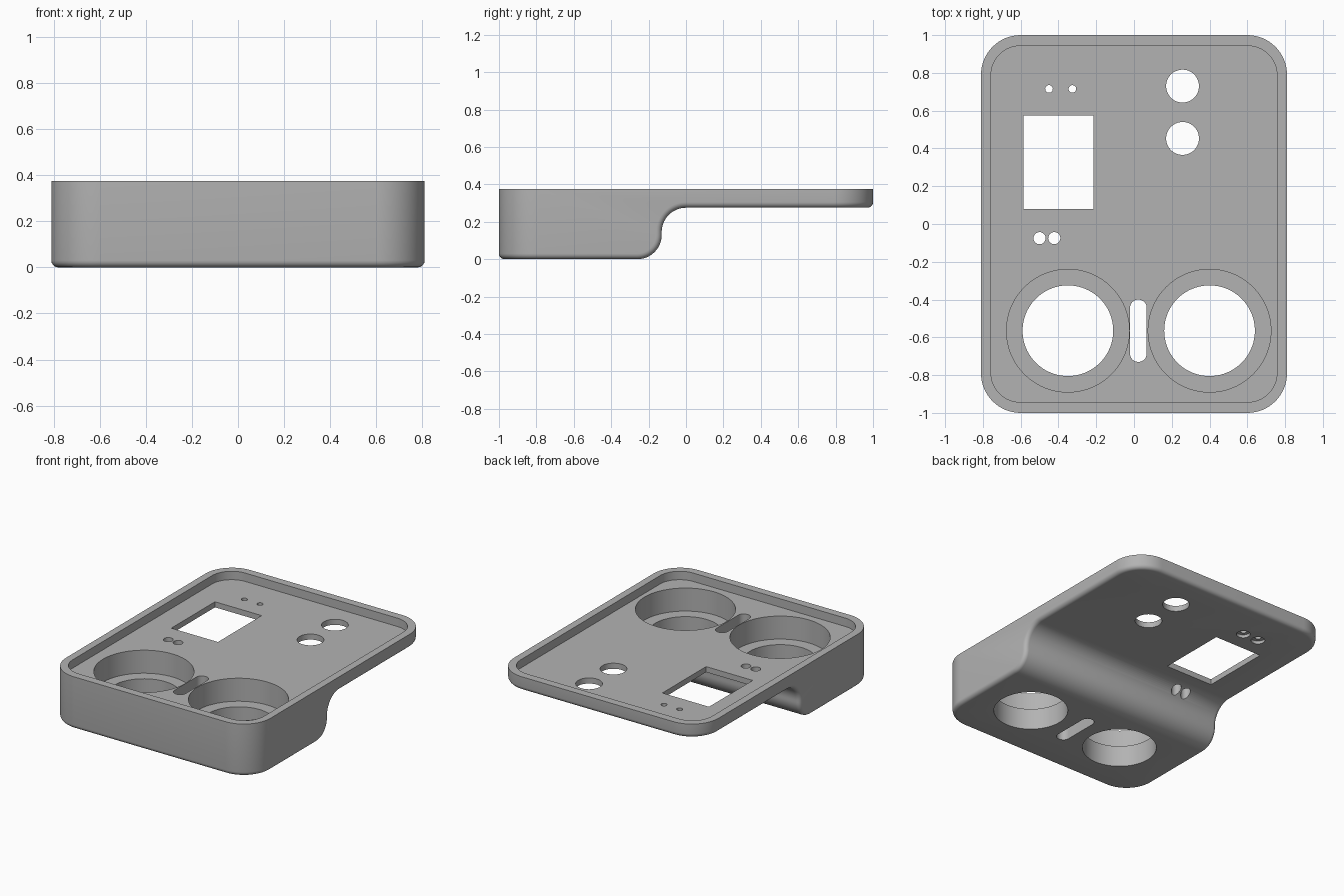
import bpy, bmesh
from math import sin, cos, pi, radians

cube = bpy.data.objects.get("Cube")
if cube:
    bpy.data.objects.remove(cube)

grey = bpy.data.materials.new("plain grey")
grey.use_nodes = True
GREY = (0.45, 0.45, 0.45, 1)
grey.diffuse_color = GREY
grey.node_tree.nodes["Principled BSDF"].inputs["Base Color"].default_value = GREY


def arc(cx, cy, r, start, end, steps=16):
    angles = [radians(start + (end - start) * i / steps) for i in range(steps + 1)]
    return [(cx + r * cos(a), cy + r * sin(a)) for a in angles]


def rounded_rect(hx, hy, r, cx=0, cy=0):
    corners = [(1, 1, 0), (-1, 1, 90), (-1, -1, 180), (1, -1, 270)]
    return [p for sx, sy, a in corners
            for p in arc(cx + sx * (hx - r), cy + sy * (hy - r), r, a, a + 90)]


def circle(cx, cy, r, steps=64):
    return arc(cx, cy, r, 0, 360, steps)[:-1]


def prism(name, points, low, high, axis="z"):
    """Extrude a closed outline between two levels along z or x."""
    place = (lambda p, h: (p[0], p[1], h)) if axis == "z" else (lambda p, h: (h, p[0], p[1]))
    bm = bmesh.new()
    face = bm.faces.new([bm.verts.new(place(p, low)) for p in points])
    ext = bmesh.ops.extrude_face_region(bm, geom=[face])
    moved = [v for v in ext["geom"] if isinstance(v, bmesh.types.BMVert)]
    bmesh.ops.translate(bm, verts=moved, vec=place((0, 0), high - low))
    bmesh.ops.recalc_face_normals(bm, faces=bm.faces)
    mesh = bpy.data.meshes.new(name)
    bm.to_mesh(mesh)
    bm.free()
    mesh.materials.append(grey)
    obj = bpy.data.objects.new(name, mesh)
    bpy.context.collection.objects.link(obj)
    return obj


def combine(target, tool, operation):
    mod = target.modifiers.new("cut", "BOOLEAN")
    mod.object, mod.operation, mod.solver = tool, operation, "EXACT"
    bpy.context.view_layer.objects.active = target
    bpy.ops.object.modifier_apply(modifier=mod.name)
    bpy.data.objects.remove(tool)


# Stepped body: side profile limited by the rounded outline
TOP, SHELF, FLOOR, LEDGE = 0.375, 0.275, 0.315, 0.15
profile = ([(-1.2, TOP), (-1.2, 0)]
           + arc(-0.26, 0.13, 0.13, -90, 0)
           + arc(0, SHELF - 0.13, 0.13, 180, 90)
           + [(1.2, SHELF), (1.2, TOP)])
body = prism("housing", profile, -1, 1, "x")
combine(body, prism("outline", rounded_rect(0.81, 1, 0.21), -0.5, 1), "INTERSECT")

# Round the edge where the walls meet the underside
bm = bmesh.new()
bm.from_mesh(body.data)
bmesh.ops.remove_doubles(bm, verts=bm.verts, dist=0.0001)
bm.normal_update()


def is_wall(f):
    c = f.calc_center_median()
    return abs(f.normal.z) < 0.01 and (abs(f.normal.x) > 0.02 or abs(c.y) > 0.7)


edges = [e for e in bm.edges if len(e.link_faces) == 2
         and sum(is_wall(f) for f in e.link_faces) == 1
         and all(f.normal.z < 0.5 for f in e.link_faces)]
bmesh.ops.bevel(bm, geom=edges, offset=0.03, segments=5, profile=0.5,
                affect="EDGES", clamp_overlap=False)
bm.to_mesh(body.data)
bm.free()

# Shallow tray in the top
combine(body, prism("tray", rounded_rect(0.757, 0.943, 0.155), FLOOR, 1), "DIFFERENCE")

# Stepped round wells
for x in (-0.35, 0.40):
    combine(body, prism("well", circle(x, -0.565, 0.325, 96), LEDGE, 1), "DIFFERENCE")
    combine(body, prism("well_bore", circle(x, -0.565, 0.24, 96), -1, 1), "DIFFERENCE")

# Through openings: slot, window, button holes and sensor holes
openings = [rounded_rect(0.044, 0.165, 0.0435, 0.023, -0.565),
            [(-0.585, 0.08), (-0.215, 0.08), (-0.215, 0.575), (-0.585, 0.575)],
            circle(0.257, 0.73, 0.087), circle(0.257, 0.453, 0.087),
            circle(-0.5, -0.075, 0.032), circle(-0.422, -0.075, 0.032)]
for outline in openings:
    combine(body, prism("opening", outline, -1, 1), "DIFFERENCE")

# Small lamp holes, wider on the underside
for x in (-0.45, -0.326):
    combine(body, prism("lamp_hole", circle(x, 0.715, 0.02, 32), -1, 1), "DIFFERENCE")
    combine(body, prism("lamp_recess", circle(x, 0.715, 0.045, 32), -1, 0.297), "DIFFERENCE")

bpy.ops.object.select_all(action="DESELECT")
body.select_set(True)
bpy.context.view_layer.objects.active = body
bpy.ops.object.shade_smooth_by_angle(angle=radians(30))
